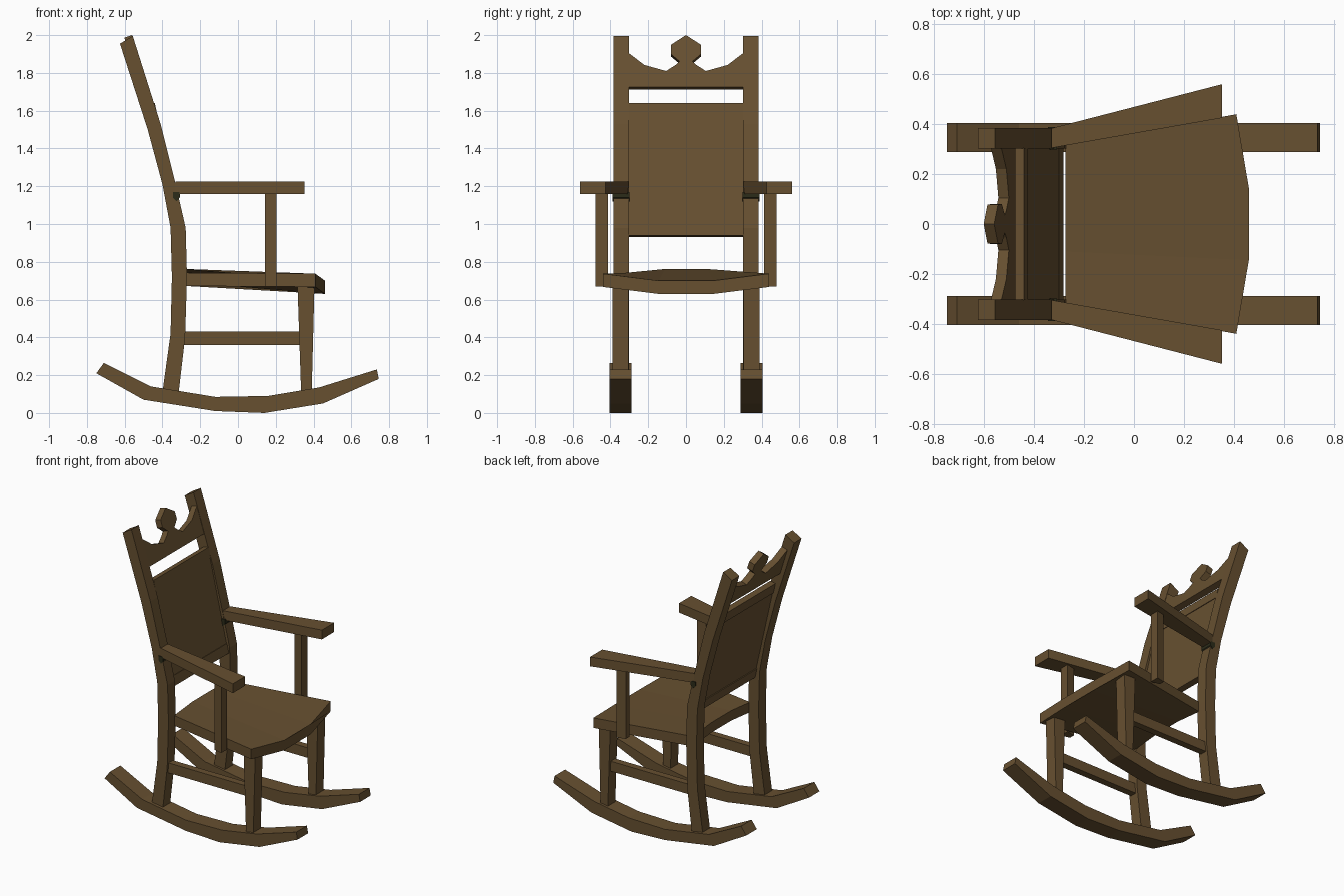
import bpy, bmesh
from mathutils import Vector

cube = bpy.data.objects.get("Cube")
if cube:
    bpy.data.objects.remove(cube, do_unlink=True)


def make_material(name, rgb):
    mat = bpy.data.materials.new(name)
    mat.use_nodes = True
    mat.diffuse_color = (*rgb, 1)
    bsdf = next(n for n in mat.node_tree.nodes if n.type == 'BSDF_PRINCIPLED')
    bsdf.inputs["Base Color"].default_value = (*rgb, 1)
    bsdf.inputs["Roughness"].default_value = 0.8
    return mat


wood = make_material("brown wood", (0.135, 0.080, 0.030))
dark = make_material("dark peg", (0.025, 0.025, 0.010))


def loft(name, ring_a, ring_b, mat=wood):
    """Solid between two matching rings of points."""
    bm = bmesh.new()
    a = [bm.verts.new(p) for p in ring_a]
    b = [bm.verts.new(p) for p in ring_b]
    bm.faces.new(a)
    bm.faces.new(b[::-1])
    for i in range(len(a)):
        j = (i + 1) % len(a)
        bm.faces.new((a[i], b[i], b[j], a[j]))
    bmesh.ops.recalc_face_normals(bm, faces=bm.faces)
    mesh = bpy.data.meshes.new(name)
    bm.to_mesh(mesh)
    bm.free()
    mesh.materials.append(mat)
    obj = bpy.data.objects.new(name, mesh)
    bpy.context.collection.objects.link(obj)
    return obj


def side_prism(name, profile, y0, y1, mat=wood):
    """Side profile (x, z) extruded across y."""
    return loft(name, [(x, y0, z) for x, z in profile],
                [(x, y1, z) for x, z in profile], mat)


def plan_prism(name, outline, z0, z1):
    """Plan outline (x, y) extruded upward."""
    return loft(name, [(x, y, z0) for x, y in outline],
                [(x, y, z1) for x, y in outline])


def slab(name, ring, depth):
    """Ring of points thickened along one direction."""
    off = Vector(depth)
    return loft(name, ring, [Vector(p) + off for p in ring])


rocker = [(-.75, .21), (-.5, .07), (-.12, .01), (.14, 0), (.45, .05), (.745, .18),
          (.735, .23), (.43, .135), (.16, .09), (-.12, .085), (-.46, .14), (-.71, .265)]
post = [(-.4, .11), (-.357, .42), (-.35, .72), (-.357, .98), (-.4, 1.21), (-.478, 1.5),
        (-.625, 1.955), (-.557, 1.995), (-.41, 1.53), (-.33, 1.21), (-.277, .98),
        (-.27, .72), (-.28, .4), (-.315, .1)]
leg = [(.335, .09), (.39, .1), (.405, .68), (.315, .68)]
stretcher = [(-.31, .36), (.34, .36), (.34, .43), (-.31, .43)]
peg = [(-.345, 1.14), (-.325, 1.12), (-.308, 1.14), (-.308, 1.17), (-.345, 1.17)]

# Parts that repeat on both sides
for side, s in (("left", 1), ("right", -1)):
    side_prism(side + "_rocker", rocker, s * .288, s * .405)
    side_prism(side + "_back_post", post, s * .303, s * .384)
    side_prism(side + "_front_leg", leg, s * .305, s * .388)
    side_prism(side + "_stretcher", stretcher, s * .322, s * .37)
    side_prism(side + "_arm_peg", peg, s * .298, s * .389, dark)
    plan_prism(side + "_arm", [(-.33, s * .305), (.352, s * .425),
                               (.352, s * .56), (-.33, s * .384)], 1.16, 1.225)
    plan_prism(side + "_arm_support", [(.142, s * .425), (.205, s * .412),
                                       (.205, s * .478), (.142, s * .463)], .67, 1.165)

# Seat: raised in the middle at the back, drooping at the front
back_edge = [(-.275, -.315, .742), (-.275, -.11, .762), (-.275, .11, .762), (-.275, .315, .742)]
front_edge = [(.41, -.44, .737), (.46, -.145, .7), (.46, .145, .7), (.41, .44, .737)]
drop = Vector((0, 0, -.07))
loft("seat", back_edge + [Vector(p) + drop for p in reversed(back_edge)],
     front_edge + [Vector(p) + drop for p in reversed(front_edge)])


# Backrest: reclined panel between two rails
def recline(z, inset=0):
    return -.283 - .225 * (z - .94) - inset


def back_board(name, z0, z1, inset, thick):
    ring = [(recline(z, inset), y, z)
            for y, z in ((-.305, z0), (.305, z0), (.305, z1), (-.305, z1))]
    slab(name, ring, (-thick, 0, -.2 * thick))


back_board("lower_back_rail", .94, 1.005, 0, .04)
back_board("back_panel", 1, 1.575, .004, .03)
back_board("upper_back_rail", 1.57, 1.64, 0, .04)

# Carved crest with a faceted finial, mirrored about its centre
half = [(.303, 1.725), (.303, 1.905), (.22, 1.842), (.105, 1.81), (.055, 1.842),
        (.035, 1.862), (.08, 1.9), (.078, 1.95)]
outline = half + [(0, 2)] + [(-y, z) for y, z in reversed(half)]
slab("crest", [(-.475 - .31 * (z - 1.725), y, z) for y, z in outline], (-.042, 0, -.013))
